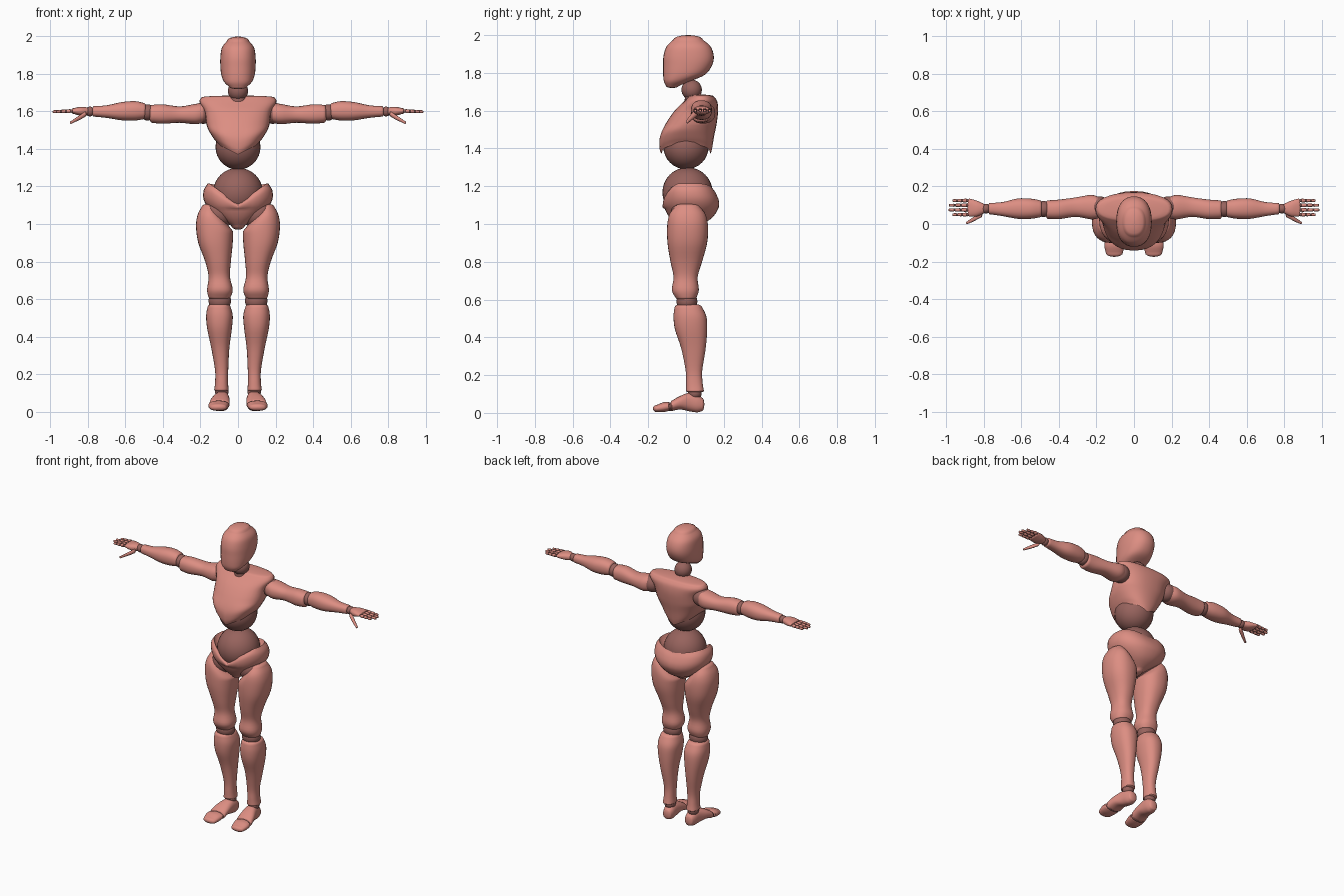
import bpy, bmesh, math
from mathutils import Vector

cube = bpy.data.objects.get("Cube")
if cube:
    bpy.data.objects.remove(cube, do_unlink=True)


def make_material(name, colour):
    mat = bpy.data.materials.new(name)
    mat.use_nodes = True
    mat.diffuse_color = colour
    mat.node_tree.nodes["Principled BSDF"].inputs["Base Color"].default_value = colour
    return mat


SHELL = make_material("salmon shell", (.72, .27, .225, 1))
JOINT = make_material("dark joint", (.31, .125, .11, 1))
SIDES = (("left_", 1), ("right_", -1))
parts = []


def finish(name, bm, mat):
    """Turn a bmesh into a named, coloured object."""
    bmesh.ops.recalc_face_normals(bm, faces=bm.faces[:])
    mesh = bpy.data.meshes.new(name)
    bm.to_mesh(mesh)
    bm.free()
    mesh.materials.append(mat)
    obj = bpy.data.objects.new(name, mesh)
    bpy.context.collection.objects.link(obj)
    parts.append(obj)
    return obj


def spline(a, b, c, d, t):
    """Catmull-Rom blend between stations b and c."""
    return [q + .5 * t * (r - p + t * (2 * p - 5 * q + 4 * r - s + t * (3 * (q - r) + s - p)))
            for p, q, r, s in zip(a, b, c, d)]


def loft(name, axis, stations, bulge=(.01, .01), power=2.3, mat=SHELL,
         sign=1, warp=None, sides=32, steps=4):
    """Skin rounded sections; a station is (position, low, high, low, high)."""
    last = len(stations) - 1
    rows = []
    for i in range(last):
        a, b, c, d = (stations[min(max(i + k, 0), last)] for k in (-1, 0, 1, 2))
        rows += [spline(a, b, c, d, s / steps) for s in range(steps)]
    rows.append(list(stations[-1]))
    way = 1 if stations[-1][0] > stations[0][0] else -1

    def dome(row, height):
        # rings that round an end, from the tip outward
        out = []
        for deg in (85, 65, 40, 20):
            k = math.cos(math.radians(deg))
            u, v = (row[1] + row[2]) / 2, (row[3] + row[4]) / 2
            du, dv = k * (row[2] - row[1]) / 2, k * (row[4] - row[3]) / 2
            out.append([row[0] + height * math.sin(math.radians(deg)),
                        u - du, u + du, v - dv, v + dv])
        return out

    rows = dome(rows[0], -way * bulge[0]) + rows + dome(rows[-1], way * bulge[1])[::-1]
    bm = bmesh.new()
    rings = []
    for pos, u0, u1, v0, v1 in rows:
        ring = []
        for j in range(sides):
            ang = math.tau * j / sides
            c, s = math.cos(ang), math.sin(ang)
            u = (u0 + u1) / 2 + (u1 - u0) / 2 * math.copysign(abs(c) ** (2 / power), c)
            v = (v0 + v1) / 2 + (v1 - v0) / 2 * math.copysign(abs(s) ** (2 / power), s)
            co = [u, v]
            co.insert("xyz".index(axis), pos)
            co = Vector(co)
            if warp:
                warp(co)
            co.x *= sign
            ring.append(bm.verts.new(co))
        rings.append(ring)
    for r0, r1 in zip(rings, rings[1:]):
        for j in range(sides):
            k = (j + 1) % sides
            bm.faces.new((r0[j], r0[k], r1[k], r1[j]))
    bm.faces.new(rings[0])
    bm.faces.new(rings[-1])
    return finish(name, bm, mat)


def ball(name, centre, radii, mat=JOINT, seg=32):
    bm = bmesh.new()
    bmesh.ops.create_uvsphere(bm, u_segments=seg, v_segments=seg // 2, radius=1)
    bmesh.ops.scale(bm, vec=radii, verts=bm.verts)
    bmesh.ops.translate(bm, vec=centre, verts=bm.verts)
    return finish(name, bm, mat)


def round_ball(name, x, y, z, r, seg=32):
    return ball(name, (x, y, z), (r, r, r), seg=seg)


# Head and neck
loft("head", "z", [
    (1.73, -.045, .045, -.105, -.04), (1.755, -.072, .072, -.117, .02),
    (1.79, -.088, .088, -.121, .1), (1.84, -.094, .094, -.121, .138),
    (1.89, -.094, .094, -.119, .147), (1.94, -.086, .086, -.103, .13),
    (1.975, -.06, .06, -.068, .09)], bulge=(.01, .025))
round_ball("neck_ball", 0, .03, 1.71, .054)
loft("neck_base", "z", [(1.62, -.05, .05, -.01, .1), (1.68, -.042, .042, -.005, .075)], mat=JOINT)


# Torso
def arch_ribs(co):
    if co.z < 1.53:
        co.z += .5 * min(abs(co.x), .16) * min((1.53 - co.z) / .15, 1)


loft("chest", "z", [
    (1.37, -.105, .105, -.13, .13), (1.4, -.13, .13, -.14, .138),
    (1.46, -.155, .155, -.138, .148), (1.53, -.168, .168, -.108, .162),
    (1.6, -.178, .178, -.06, .17), (1.65, -.205, .205, -.01, .165),
    (1.675, -.195, .195, .015, .148)], bulge=(-.07, .01), power=2.4, warp=arch_ribs)
round_ball("abdomen_ball", 0, 0, 1.41, .12)
ball("waist_ball", (0, .008, 1.167), (.133, .133, .133))


# Pelvis with a rim that dips at the middle
def dip_rim(co):
    if co.z > 1.08:
        depth = .11 if co.y < 0 else .03
        co.z -= depth * max(0, 1 - abs(co.x) / .15) * min((co.z - 1.08) / .13, 1)


loft("pelvis", "z", [
    (.99, -.035, .035, -.05, .07), (1.03, -.1, .1, -.085, .135),
    (1.08, -.155, .155, -.112, .17), (1.13, -.183, .183, -.123, .175),
    (1.18, -.183, .183, -.123, .16), (1.215, -.162, .162, -.11, .14)],
    bulge=(.02, -.06), warp=dip_rim)


# Thighs lean in at the top so that they clear the groin
def slope_hip(co):
    if co.z > .95:
        co.z -= .6 * max(0, .15 - co.x) * min((co.z - .95) / .1, 1)


UPPER_LEG = [
    (.61, .04, .158, -.055, .055), (.65, .028, .165, -.075, .068),
    (.72, .043, .157, -.066, .062), (.8, .038, .175, -.082, .085),
    (.9, .028, .212, -.098, .112), (.99, .027, .224, -.1, .117),
    (1.05, .05, .215, -.09, .105), (1.09, .09, .195, -.06, .075)]
LOWER_LEG = [
    (.115, .05, .127, .0, .095), (.16, .053, .122, .0, .088),
    (.225, .052, .123, -.002, .086), (.34, .046, .143, -.025, .104),
    (.44, .033, .164, -.058, .112), (.51, .028, .17, -.066, .108),
    (.56, .04, .162, -.06, .085)]
FOOT = [
    (.085, .052, .112, .01, .08), (.06, .046, .12, .003, .1),
    (.02, .045, .128, .008, .107), (-.03, .044, .145, .018, .09),
    (-.075, .045, .155, .01, .065)]
TOES = [
    (-.092, .048, .157, .01, .058), (-.12, .052, .158, .004, .056),
    (-.155, .06, .15, .004, .042)]

# Arms run outward along x
UPPER_ARM = [
    (.19, .03, .145, 1.54, 1.645), (.23, .025, .155, 1.532, 1.64),
    (.31, .038, .142, 1.54, 1.627), (.4, .026, .13, 1.535, 1.638),
    (.46, .028, .126, 1.54, 1.635)]
FOREARM = [
    (.5, .036, .126, 1.56, 1.645), (.55, .028, .135, 1.552, 1.655),
    (.62, .028, .136, 1.553, 1.65), (.7, .042, .117, 1.566, 1.633),
    (.77, .052, .112, 1.573, 1.628)]
PALM = [
    (.805, .055, .11, 1.58, 1.622), (.84, .04, .125, 1.578, 1.625),
    (.88, .04, .136, 1.588, 1.617)]
THUMB = [
    (.815, .035, .065, 1.572, 1.6), (.84, .022, .048, 1.557, 1.583),
    (.87, .007, .028, 1.543, 1.563), (.89, .0, .014, 1.533, 1.549)]
FINGERS = {"index": (.05, .965), "middle": (.075, .985), "ring": (.1, .983), "little": (.125, .965)}

for side, sign in SIDES:
    # Legs
    loft(side + "thigh", "z", UPPER_LEG, (.015, .02), sign=sign, warp=slope_hip)
    loft(side + "shin", "z", LOWER_LEG, (.008, .02), sign=sign)
    loft(side + "foot", "y", FOOT, (.012, .008), sign=sign)
    loft(side + "toes", "y", TOES, (.006, .02), sign=sign)
    round_ball(side + "hip_ball", sign * .105, .005, 1.055, .085)
    ball(side + "knee_ball", (sign * .097, .005, .59), (.06, .055, .055))
    round_ball(side + "ankle_ball", sign * .087, .047, .105, .036)
    ball(side + "toe_joint", (sign * .101, -.085, .033), (.048, .025, .023))
    # Arms
    loft(side + "upper_arm", "x", UPPER_ARM, (.025, .015), sign=sign)
    loft(side + "forearm", "x", FOREARM, (.012, .008), sign=sign)
    loft(side + "palm", "x", PALM, (.01, .008), sign=sign)
    loft(side + "thumb", "x", THUMB, (.006, .006), sign=sign, sides=14)
    round_ball(side + "shoulder_ball", sign * .185, .09, 1.592, .058)
    round_ball(side + "elbow_ball", sign * .482, .08, 1.595, .043)
    round_ball(side + "wrist_ball", sign * .79, .082, 1.6, .026)
    # Fingers, each with three segments and a ball before each one
    for finger, (y, tip) in FINGERS.items():
        length = (tip - .885) / 3
        for n in range(3):
            x = .89 + n * length
            r = .0105 - .0012 * n
            z = 1.602 - .001 * n
            label = f"{side}{finger}_finger_{n + 1}"
            loft(label, "x", [(x + .005, y - r, y + r, z - r, z + r),
                              (x + length - .005, y - r * .85, y + r * .85, z - r, z + r * .8)],
                 (.003, .004), sign=sign, sides=12, steps=2)
            round_ball(label + "_joint", sign * x, y, z, r * .85, seg=12)

# Smooth shading with crisp rims
bpy.ops.object.select_all(action="DESELECT")
for obj in parts:
    obj.select_set(True)
bpy.context.view_layer.objects.active = parts[0]
bpy.ops.object.shade_smooth_by_angle(angle=math.radians(50))
